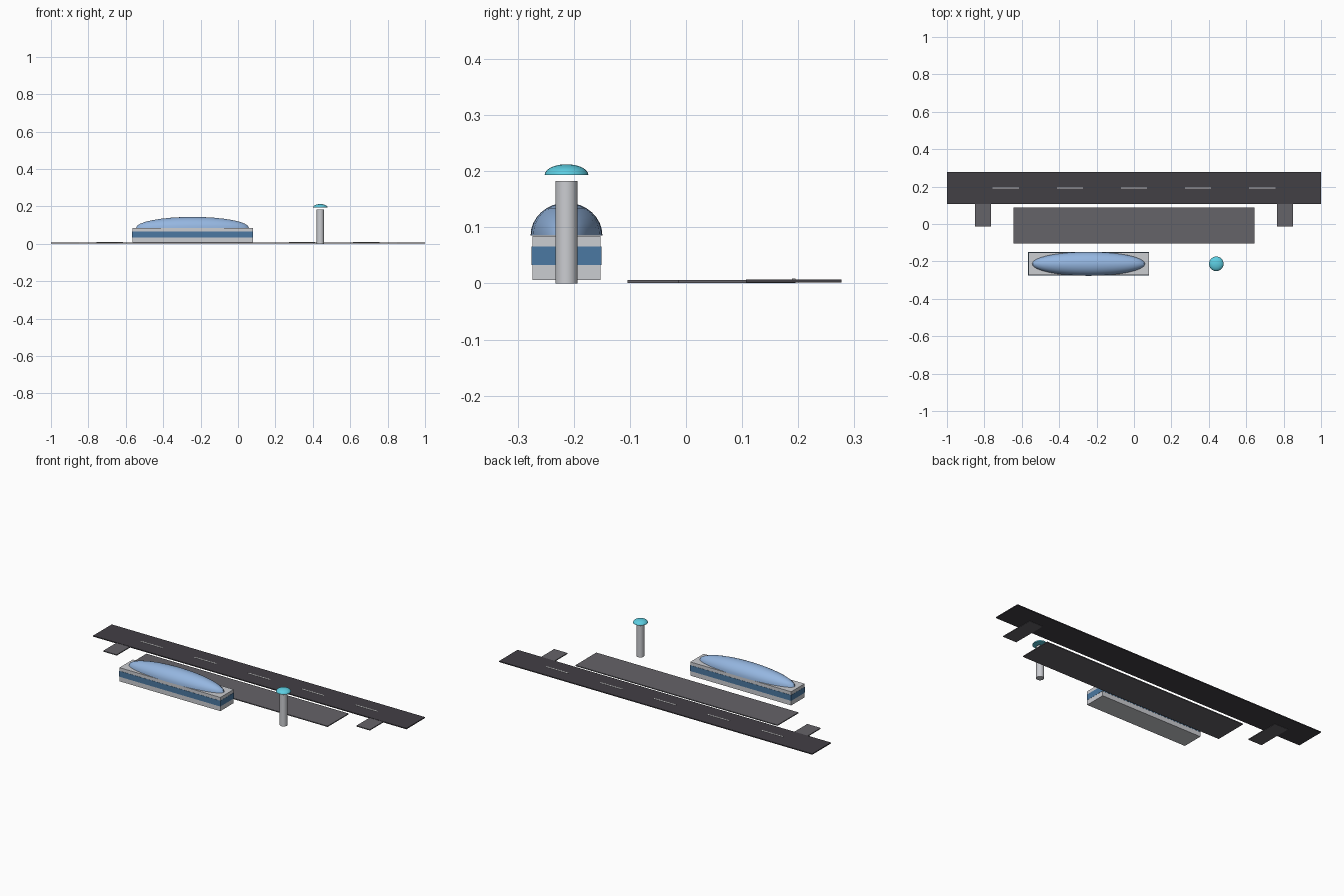
import bpy, bmesh
from mathutils import Matrix

if "Cube" in bpy.data.objects:
    bpy.data.objects.remove(bpy.data.objects["Cube"])


def material(name, rgb):
    m = bpy.data.materials.new(name)
    m.diffuse_color = (*rgb, 1)
    m.use_nodes = True
    m.node_tree.nodes["Principled BSDF"].inputs["Base Color"].default_value = m.diffuse_color
    return m


asphalt = material("asphalt", (0.055, 0.05, 0.06))
concrete = material("concrete", (0.13, 0.125, 0.14))
white = material("marking", (0.85, 0.85, 0.85))
wall = material("wall", (0.6, 0.61, 0.64))
glass = material("glass", (0.07, 0.19, 0.36))
roof = material("roof", (0.3, 0.47, 0.75))
cyan = material("cyan_glass", (0.11, 0.62, 0.76))


def finish(name, bm, mat, smooth=False):
    mesh = bpy.data.meshes.new(name)
    bm.to_mesh(mesh)
    bm.free()
    ob = bpy.data.objects.new(name, mesh)
    bpy.context.collection.objects.link(ob)
    mesh.materials.append(mat)
    if smooth:
        bpy.ops.object.select_all(action='DESELECT')
        ob.select_set(True)
        bpy.context.view_layer.objects.active = ob
        bpy.ops.object.shade_smooth_by_angle()
    return ob


def box(name, x, y, z, mat):
    """Box from (min, max) ranges."""
    bm = bmesh.new()
    bmesh.ops.create_cube(bm, size=1)
    bm.transform(Matrix.Translation([sum(r) / 2 for r in (x, y, z)])
                 @ Matrix.Diagonal([r[1] - r[0] for r in (x, y, z)] + [1]))
    return finish(name, bm, mat)


def dome(name, centre, radii, mat):
    """Closed upper half of an ellipsoid."""
    bm = bmesh.new()
    bmesh.ops.create_uvsphere(bm, u_segments=32, v_segments=16, radius=1)
    bmesh.ops.bisect_plane(bm, geom=bm.verts[:] + bm.edges[:] + bm.faces[:],
                           plane_co=(0, 0, 0), plane_no=(0, 0, 1), clear_inner=True)
    bmesh.ops.holes_fill(bm, edges=[e for e in bm.edges if e.is_boundary])
    bm.transform(Matrix.Translation(centre) @ Matrix.Diagonal([*radii, 1]))
    bmesh.ops.recalc_face_normals(bm, faces=bm.faces)
    return finish(name, bm, mat, True)


# Runway with centre dashes
box("runway", (-1, 1), (0.107, 0.277), (0.002, 0.0075), asphalt)
for i in range(5):
    x = (i - 2) * 0.343
    box(f"runway_dash_{i + 1}", (x - 0.07, x + 0.07), (0.1885, 0.1955),
        (0.007, 0.0085), white)

# Taxiways running under the runway, and the apron
for side, x in (("left", -0.808), ("right", 0.808)):
    box(f"taxiway_{side}", (x - 0.043, x + 0.043), (-0.013, 0.195),
        (0.0008, 0.006), concrete)
box("apron", (-0.645, 0.645), (-0.104, 0.087), (0.0008, 0.006), concrete)

# Terminal: walls, window band and long domed roof
box("terminal", (-0.565, 0.079), (-0.274, -0.152), (0.006, 0.085), wall)
box("window_band", (-0.566, 0.08), (-0.275, -0.151), (0.033, 0.066), glass)
dome("terminal_roof", (-0.243, -0.213, 0.0855), (0.302, 0.064, 0.0585), roof)

# Control tower
bm = bmesh.new()
bmesh.ops.create_cone(bm, cap_ends=True, segments=32, radius1=0.02, radius2=0.02,
                      depth=0.183, matrix=Matrix.Translation((0.44, -0.213, 0.0915)))
finish("tower_shaft", bm, wall, True)
dome("tower_cab", (0.44, -0.213, 0.193), (0.039, 0.039, 0.0195), cyan)
